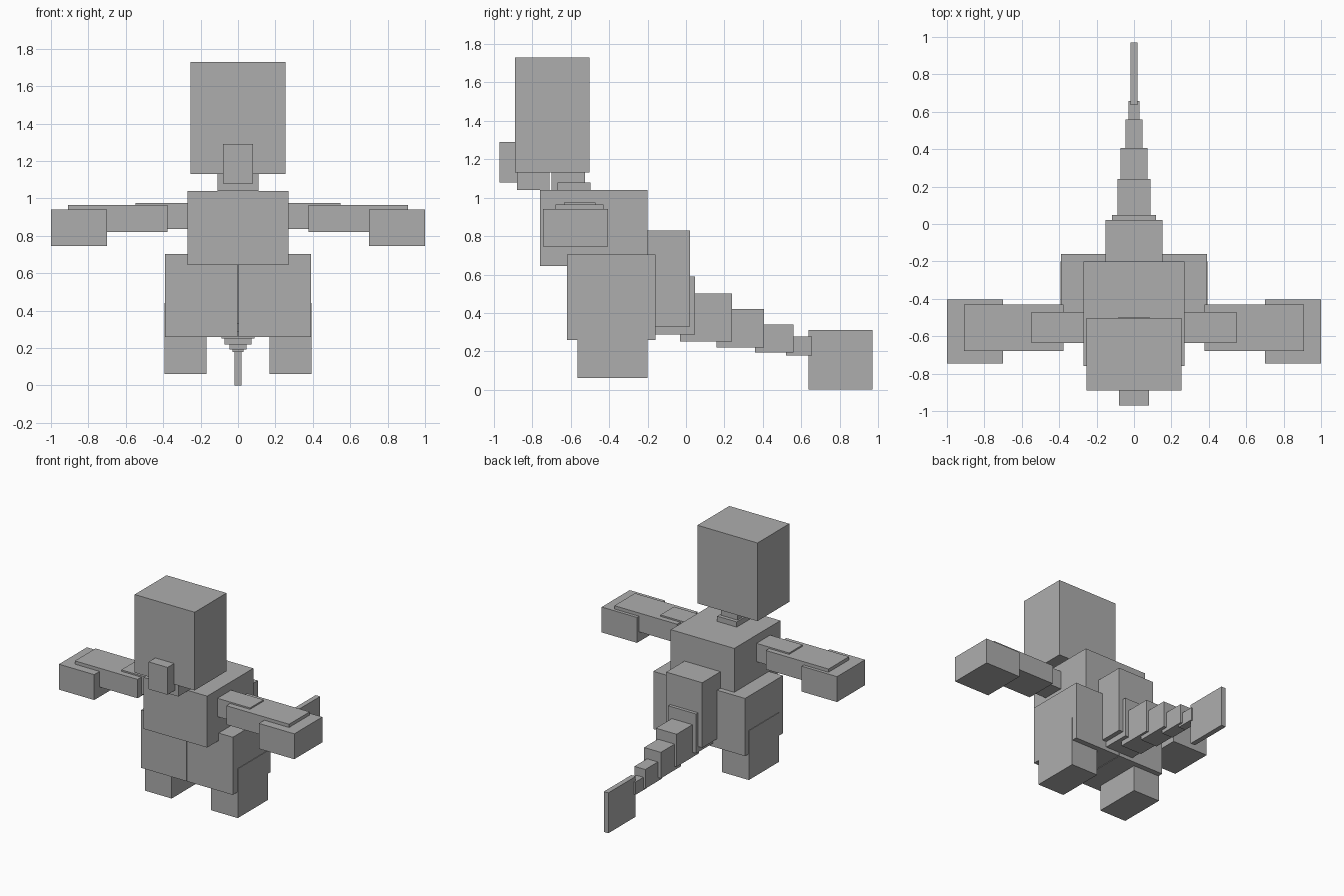
import bpy

cube = bpy.data.objects.get("Cube")
if cube:
    bpy.data.objects.remove(cube, do_unlink=True)

GREY = (0.42, 0.42, 0.42, 1.0)
grey = bpy.data.materials.new("plain_grey")
grey.use_nodes = True
grey.diffuse_color = GREY
grey.node_tree.nodes["Principled BSDF"].inputs["Base Color"].default_value = GREY


def box(name, x, y, z):
    """Axis-aligned block given its (low, high) range on each axis."""
    ranges = (x, y, z)
    bpy.ops.mesh.primitive_cube_add(size=1)
    ob = bpy.context.object
    ob.name = name
    ob.data.name = name
    centre = [(a + b) / 2 for a, b in ranges]
    size = [abs(b - a) for a, b in ranges]
    for v in ob.data.vertices:
        v.co = [c + p * s for c, p, s in zip(centre, v.co, size)]
    ob.data.materials.append(grey)
    return ob


def centred(name, half_width, y, z):
    return box(name, (-half_width, half_width), y, z)


def pair(name, x, y, z):
    """Matching blocks on the left (+x) and right (-x)."""
    box("left_" + name, x, y, z)
    box("right_" + name, (-x[1], -x[0]), y, z)


# Head and neck
centred("head", 0.255, (-0.89, -0.503), (1.13, 1.73))
centred("snout", 0.08, (-0.97, -0.88), (1.08, 1.29))
centred("jaw", 0.11, (-0.88, -0.71), (1.04, 1.14))
centred("upper_neck", 0.07, (-0.70, -0.525), (1.02, 1.16))
centred("lower_neck", 0.083, (-0.67, -0.497), (1.0, 1.08))

# Body
centred("torso", 0.27, (-0.76, -0.20), (0.645, 1.04))

# Arms
pair("upper_arm", (0.25, 0.547), (-0.635, -0.47), (0.835, 0.976))
pair("forearm", (0.377, 0.91), (-0.68, -0.43), (0.82, 0.965))
pair("hand", (0.70, 1.0), (-0.745, -0.405), (0.745, 0.94))

# Legs
pair("thigh", (0.002, 0.39), (-0.62, -0.16), (0.26, 0.703))
pair("foot", (0.168, 0.394), (-0.565, -0.20), (0.062, 0.44))

# Tail, tapering to an upright fin
tail = [
    (0.153, (-0.25, 0.022), (0.33, 0.83)),
    (0.118, (-0.16, 0.047), (0.287, 0.59)),
    (0.088, (-0.03, 0.24), (0.25, 0.50)),
    (0.071, (0.16, 0.407), (0.22, 0.42)),
    (0.046, (0.36, 0.56), (0.193, 0.34)),
    (0.03, (0.52, 0.657), (0.178, 0.276)),
]
for i, (half_width, y, z) in enumerate(tail, 1):
    centred(f"tail_segment_{i}", half_width, y, z)
centred("tail_fin", 0.019, (0.637, 0.97), (0.0, 0.31))
